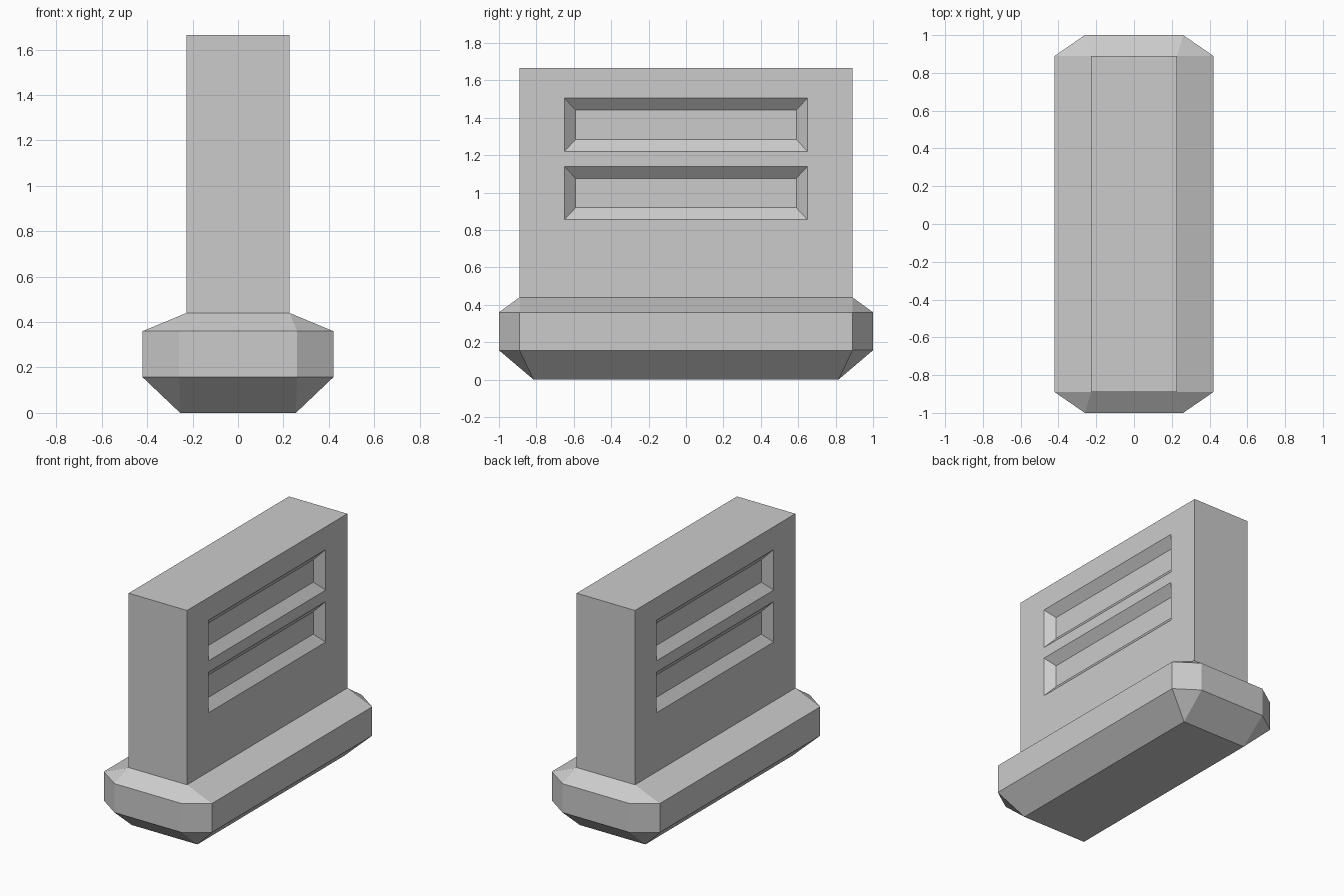
import bpy, bmesh
from mathutils import Vector

if "Cube" in bpy.data.objects:
    bpy.data.objects.remove(bpy.data.objects["Cube"])

HX, HY = 0.227, 0.89      # half size of the upright slab
BASE_TOP, TOP = 0.44, 1.665
DEPTH = 0.055             # groove depth


def rect(x, y, z):
    return [(sx * x, sy * y, z) for sx in (-1, 1) for sy in (-1, 1)]


def hull(points):
    """Convex solid around points, with flat areas merged to single faces."""
    bm = bmesh.new()
    for p in points:
        bm.verts.new(p)
    bmesh.ops.convex_hull(bm, input=bm.verts[:])
    bmesh.ops.dissolve_limit(bm, angle_limit=0.01, verts=bm.verts[:], edges=bm.edges[:])
    bmesh.ops.recalc_face_normals(bm, faces=bm.faces[:])
    return bm


def make_object(bm, name):
    mesh = bpy.data.meshes.new(name)
    bm.to_mesh(mesh)
    bm.free()
    ob = bpy.data.objects.new(name, mesh)
    bpy.context.collection.objects.link(ob)
    return ob


# Chamfered base: narrow foot, eight-sided band, top as wide as the slab
points = rect(0.255, 0.815, 0) + rect(HX, HY, BASE_TOP)
for z in (0.157, 0.36):
    points += rect(0.42, 0.89, z) + rect(0.26, 1.0, z)
bm = hull(points)

# Upright slab, extruded from the top of the base
top = [f for f in bm.faces if f.calc_center_median().z > BASE_TOP - 0.001]
new = bmesh.ops.extrude_face_region(bm, geom=top)["geom"]
bmesh.ops.delete(bm, geom=[f for f in top if f.is_valid], context='FACES_ONLY')
bmesh.ops.translate(bm, vec=Vector((0, 0, TOP - BASE_TOP)),
                    verts=[v for v in new if isinstance(v, bmesh.types.BMVert)])
bmesh.ops.recalc_face_normals(bm, faces=bm.faces[:])
body = make_object(bm, "slab_on_base")

# Two tapered grooves cut into each broad side
for side in (-1, 1):
    for zc in (0.9975, 1.3625):
        pts = []
        # floor of the groove, then the mouth carried on past the surface
        for x, hy, hz in ((HX - DEPTH, 0.59, 0.0785), (HX + DEPTH, 0.71, 0.2065)):
            pts += [(side * x, sy * hy, zc + sz * hz) for sy in (-1, 1) for sz in (-1, 1)]
        cutter = make_object(hull(pts), "groove_cutter")
        cutter.hide_render = True
        mod = body.modifiers.new("groove", 'BOOLEAN')
        mod.operation = 'DIFFERENCE'
        mod.solver = 'EXACT'
        mod.object = cutter
        bpy.context.view_layer.objects.active = body
        bpy.ops.object.modifier_apply(modifier=mod.name)
        bpy.data.objects.remove(cutter)
